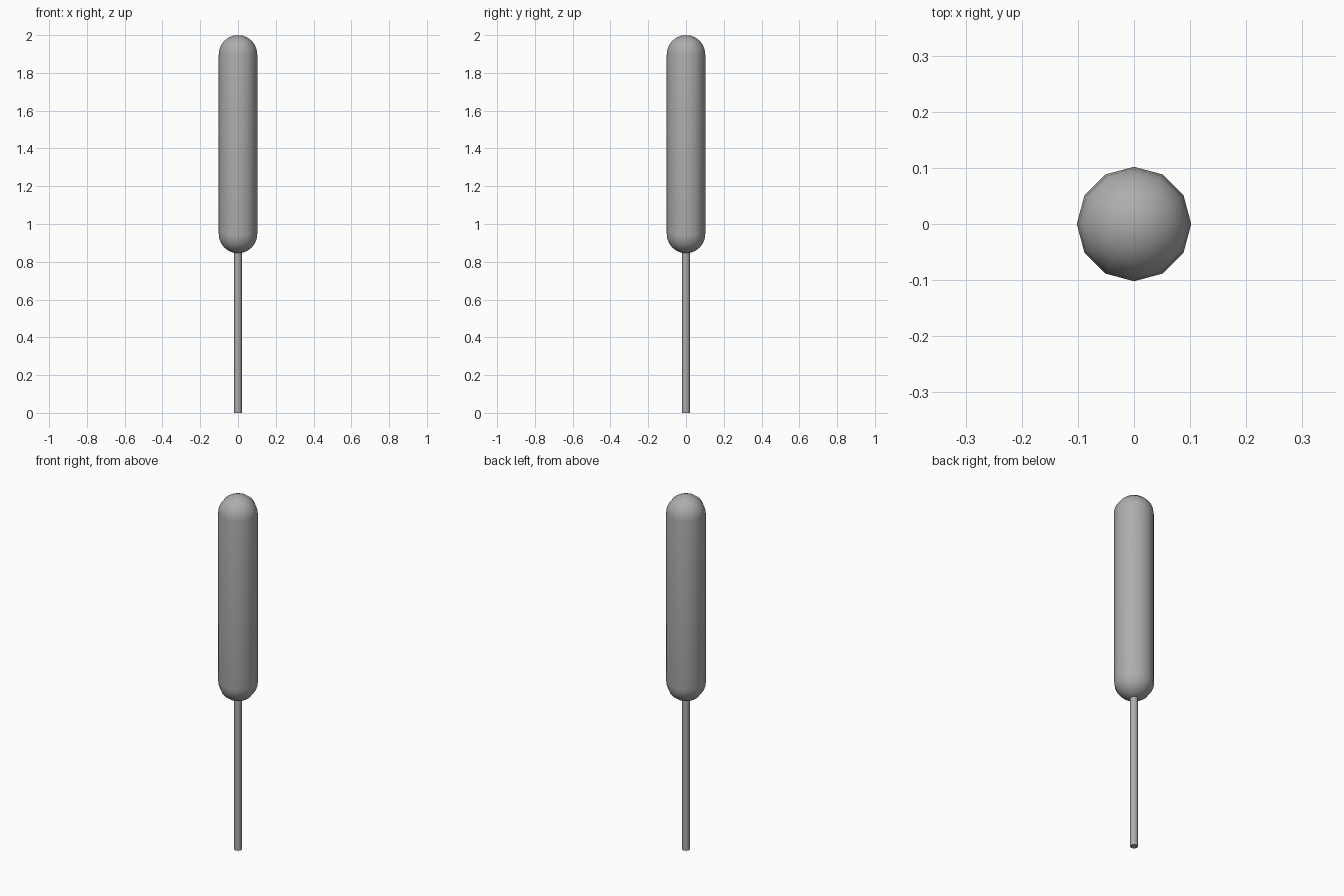
import bpy, bmesh
from math import sin, cos, pi

if "Cube" in bpy.data.objects:
    bpy.data.objects.remove(bpy.data.objects["Cube"])

SIDES = 12

# Mid-dark grey for both parts
grey = bpy.data.materials.new("dark_grey")
grey.diffuse_color = (0.42, 0.42, 0.42, 1)
grey.use_nodes = True
grey.node_tree.nodes["Principled BSDF"].inputs["Base Color"].default_value = grey.diffuse_color


def lathe(name, profile):
    """Revolve (radius, z) points around z; radius 0 makes a pole."""
    bm = bmesh.new()
    rings = []
    for r, z in profile:
        n = SIDES if r > 1e-5 else 1
        rings.append([bm.verts.new((r * cos(2 * pi * i / SIDES), r * sin(2 * pi * i / SIDES), z))
                      for i in range(n)])
    for a, b in zip(rings, rings[1:]):
        for i in range(SIDES):
            j = (i + 1) % SIDES
            quad = [a[i % len(a)], a[j % len(a)], b[j % len(b)], b[i % len(b)]]
            bm.faces.new(list(dict.fromkeys(quad)))
    bmesh.ops.recalc_face_normals(bm, faces=bm.faces)
    mesh = bpy.data.meshes.new(name)
    bm.to_mesh(mesh)
    bm.free()
    mesh.materials.append(grey)
    obj = bpy.data.objects.new(name, mesh)
    bpy.context.collection.objects.link(obj)
    bpy.ops.object.select_all(action='DESELECT')
    obj.select_set(True)
    bpy.context.view_layer.objects.active = obj
    bpy.ops.object.shade_smooth_by_angle(angle=pi / 4)
    return obj


# Capsule-shaped head with rounded ends
R, BOTTOM, TOP, STEPS = 0.102, 0.845, 2.0, 6
angles = [pi / 2 * i / STEPS for i in range(STEPS + 1)]
lower = [(R * sin(a), BOTTOM + R - R * cos(a)) for a in angles]
upper = [(R * cos(a), TOP - R + R * sin(a)) for a in angles]
lathe("capsule_head", lower + upper)

# Thin stem, its top sunk into the head
lathe("stem", [(0, 0), (0.02, 0), (0.02, 0.87), (0, 0.87)])
